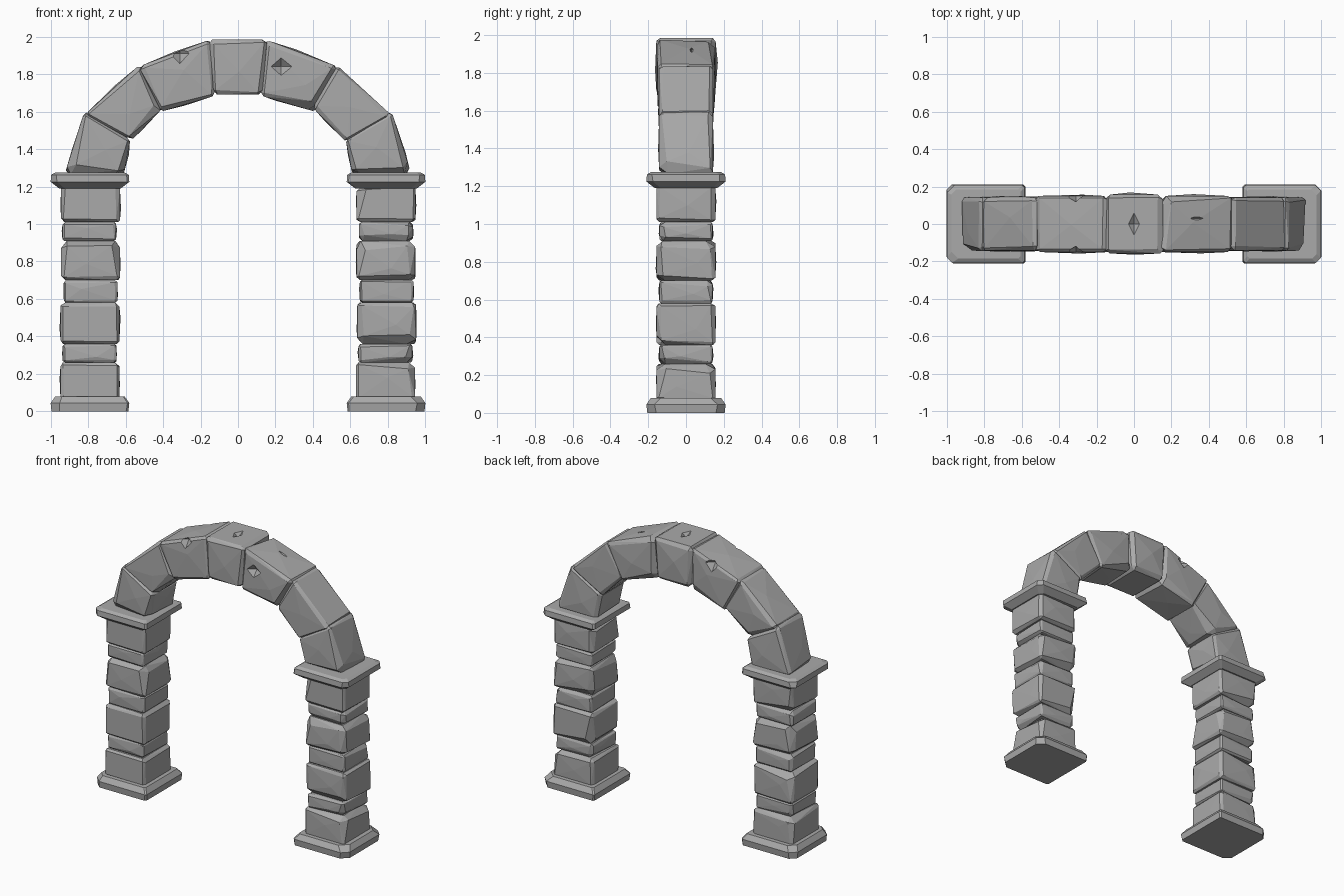
import bpy, bmesh, random
from itertools import product
from mathutils import Vector

cube = bpy.data.objects.get("Cube")
if cube:
    bpy.data.objects.remove(cube)

random.seed(7)
stone_mat = bpy.data.materials.new("grey_stone")
stone_mat.use_nodes = True
GREY = (0.4, 0.4, 0.4, 1)
stone_mat.diffuse_color = GREY
stone_mat.node_tree.nodes["Principled BSDF"].inputs["Base Color"].default_value = GREY


def hull_object(name, points):
    """Flat-faced convex block around a set of points."""
    bm = bmesh.new()
    for p in points:
        bm.verts.new(p)
    res = bmesh.ops.convex_hull(bm, input=bm.verts)
    loose = {g for g in res["geom_interior"] + res["geom_unused"]
             if isinstance(g, bmesh.types.BMVert)}
    bmesh.ops.delete(bm, geom=list(loose), context='VERTS')
    bmesh.ops.dissolve_limit(bm, angle_limit=0.03, verts=bm.verts, edges=bm.edges)
    bmesh.ops.recalc_face_normals(bm, faces=bm.faces)
    mesh = bpy.data.meshes.new(name)
    bm.to_mesh(mesh)
    bm.free()
    mesh.materials.append(stone_mat)
    obj = bpy.data.objects.new(name, mesh)
    bpy.context.collection.objects.link(obj)
    return obj


def stone(name, quad, depth, chip=0.022, bulge=0.008):
    """Rough block: an xz quad (low-left, low-right, top-right, top-left) given depth."""
    a, b, c, d = [Vector((x, 0, z)) for x, z in quad]
    half_u = ((b - a).length + (c - d).length) / 4
    half_v = ((d - a).length + (c - b).length) / 4

    def place(u, w, v):
        s, t = (u + 1) / 2, (v + 1) / 2
        p = a.lerp(b, s).lerp(d.lerp(c, s), t)
        return p + Vector((0, w * depth, 0))

    size = (half_u, depth, half_v)
    points = []
    # Chipped corners: each one is cut back by its own amount
    for corner in product((-1, 1), repeat=3):
        big = 2.2 if random.random() < 0.25 else 1
        for keep in range(3):
            q = [s * (1 - (0 if i == keep else
                           min(0.6, big * chip * random.uniform(0.5, 1.2) / size[i])))
                 for i, s in enumerate(corner)]
            points.append(place(*q))
    # Worn, slightly swollen faces on the sides
    for axis, s in product((0, 1), (-1, 1)):
        q = [random.uniform(-0.4, 0.4) for _ in range(3)]
        q[axis] = s * (1 + bulge * random.uniform(0.3, 1.2) / size[axis])
        points.append(place(*q))
    return hull_object(name, points)


def slab(name, cx, rings, cut=0.05):
    """Plate with cut outer corners; rings are (half size, height)."""
    points = []
    for half, z in rings:
        for sx, sy in product((-1, 1), repeat=2):
            k = cut if sx * cx > 0 else 0.012
            k *= random.uniform(0.7, 1.2)
            points += [(cx + sx * (half - k), sy * half, z),
                       (cx + sx * half, sy * (half - k), z)]
    return hull_object(name, points)


def notch(target, centre, radii):
    """Knock a small diamond-shaped chip out of a stone."""
    c = Vector(centre)
    pts = []
    for i, r in enumerate(radii):
        for s in (-r, r):
            p = c.copy()
            p[i] += s
            pts.append(p)
    cutter = hull_object("chip_cutter", pts)
    cutter.hide_render = True
    mod = target.modifiers.new("chip", 'BOOLEAN')
    mod.operation = 'DIFFERENCE'
    mod.solver = 'EXACT'
    mod.object = cutter
    bpy.context.view_layer.objects.active = target
    bpy.ops.object.modifier_apply(modifier=mod.name)
    bpy.data.objects.remove(cutter)


# Pillars: alternating tall and thin courses between base and cap
COURSES = [0.06, 0.26, 0.36, 0.58, 0.70, 0.91, 1.01, 1.21]
for side, cx in (("right", -0.79), ("left", 0.79)):
    slab(side + "_base", cx, [(0.205, 0), (0.21, 0.045), (0.185, 0.08)])
    for i, (low, high) in enumerate(zip(COURSES, COURSES[1:])):
        thin = i % 2
        w = 0.143 if thin else 0.157
        x = cx + random.uniform(-0.004, 0.004)
        stone(f"{side}_pillar_stone_{i + 1}",
              [(x - w, low), (x + w, low), (x + w, high), (x - w, high)],
              w - 0.002, 0.014 if thin else 0.02, 0.005)
    slab(side + "_cap", cx, [(0.165, 1.19), (0.21, 1.225), (0.207, 1.262), (0.185, 1.275)], 0.035)

# Arch stones on one side: outer and inner ends of each, with depth
ARCH = [
    ("springer", [(0.925, 1.265), (0.61, 1.265), (0.575, 1.45), (0.82, 1.60)], 0.142),
    ("haunch", [(0.82, 1.58), (0.575, 1.44), (0.40, 1.62), (0.525, 1.85)], 0.142),
    ("shoulder", [(0.53, 1.84), (0.41, 1.60), (0.12, 1.685), (0.145, 1.985)], 0.15),
]
for side, sx in (("right", -1), ("left", 1)):
    for part, quad, depth in ARCH:
        obj = stone(f"{side}_arch_{part}", [(sx * x, z) for x, z in quad], depth)
        if part == "shoulder":
            if sx < 0:
                for sy in (-1, 1):
                    notch(obj, (-0.31, sy * 0.15, 1.91), (0.05, 0.04, 0.06))
            else:
                notch(obj, (0.23, -0.155, 1.84), (0.06, 0.04, 0.05))
                notch(obj, (0.35, 0.03, 1.925), (0.07, 0.012, 0.025))

# Keystone, proud of its neighbours, with a chip in its crown
keystone = stone("keystone",
                 [(-0.13, 1.69), (0.13, 1.69), (0.155, 1.985), (-0.155, 1.985)],
                 0.157, 0.025, 0.01)
notch(keystone, (0, 0, 1.99), (0.035, 0.07, 0.03))
